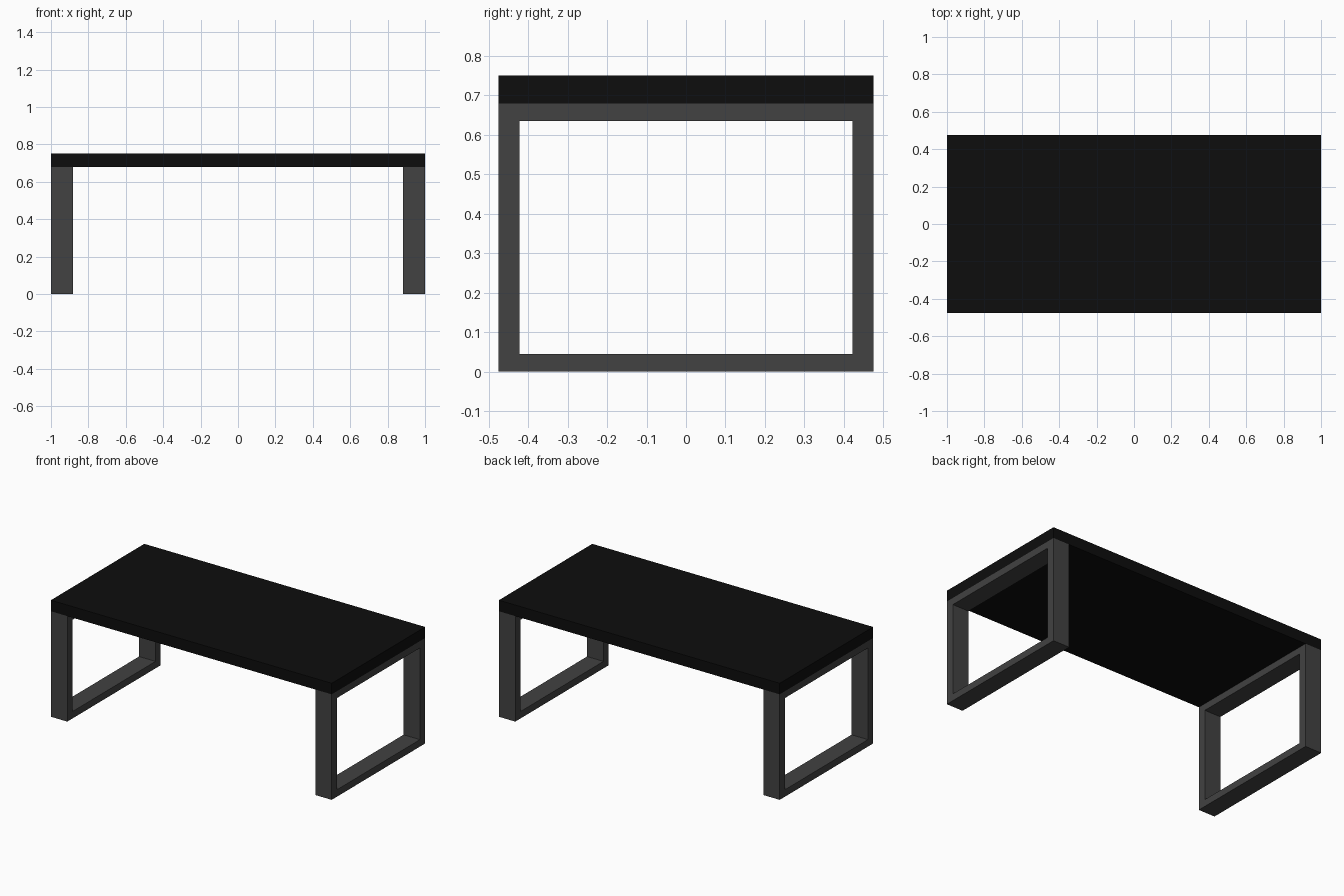
import bpy, bmesh

if "Cube" in bpy.data.objects:
    bpy.data.objects.remove(bpy.data.objects["Cube"])

def material(name, v):
    m = bpy.data.materials.new(name)
    m.diffuse_color = (v, v, v, 1)
    m.use_nodes = True
    m.node_tree.nodes["Principled BSDF"].inputs["Base Color"].default_value = m.diffuse_color
    return m

black = material("black_top", 0.004)
grey = material("dark_grey_metal", 0.054)

def add_object(name, bm, mat):
    bmesh.ops.recalc_face_normals(bm, faces=bm.faces)
    me = bpy.data.meshes.new(name)
    bm.to_mesh(me)
    bm.free()
    me.materials.append(mat)
    ob = bpy.data.objects.new(name, me)
    bpy.context.collection.objects.link(ob)
    return ob

HALF_X, HALF_Y, LEG_TOP, HEIGHT = 1.0, 0.475, 0.679, 0.75

# Table top slab
bm = bmesh.new()
bmesh.ops.create_cube(bm, size=1)
bmesh.ops.scale(bm, vec=(2 * HALF_X, 2 * HALF_Y, HEIGHT - LEG_TOP), verts=bm.verts)
bmesh.ops.translate(bm, vec=(0, 0, (HEIGHT + LEG_TOP) / 2), verts=bm.verts)
add_object("table_top", bm, black)

# Rectangular loop leg: ring of four quads, extruded inward
def rectangle(bm, x, y, z0, z1):
    return [bm.verts.new((x, a, b)) for a, b in ((-y, z0), (y, z0), (y, z1), (-y, z1))]

def leg_frame(name, side):
    bm = bmesh.new()
    outer = rectangle(bm, side * HALF_X, HALF_Y, 0, LEG_TOP)
    inner = rectangle(bm, side * HALF_X, 0.422, 0.045, 0.635)
    ring = [bm.faces.new((outer[i], outer[(i + 1) % 4], inner[(i + 1) % 4], inner[i]))
            for i in range(4)]
    ext = bmesh.ops.extrude_face_region(bm, geom=ring, use_keep_orig=True)
    moved = [g for g in ext["geom"] if isinstance(g, bmesh.types.BMVert)]
    bmesh.ops.translate(bm, vec=(-side * 0.117, 0, 0), verts=moved)
    add_object(name, bm, grey)

leg_frame("left_leg_frame", -1)
leg_frame("right_leg_frame", 1)
